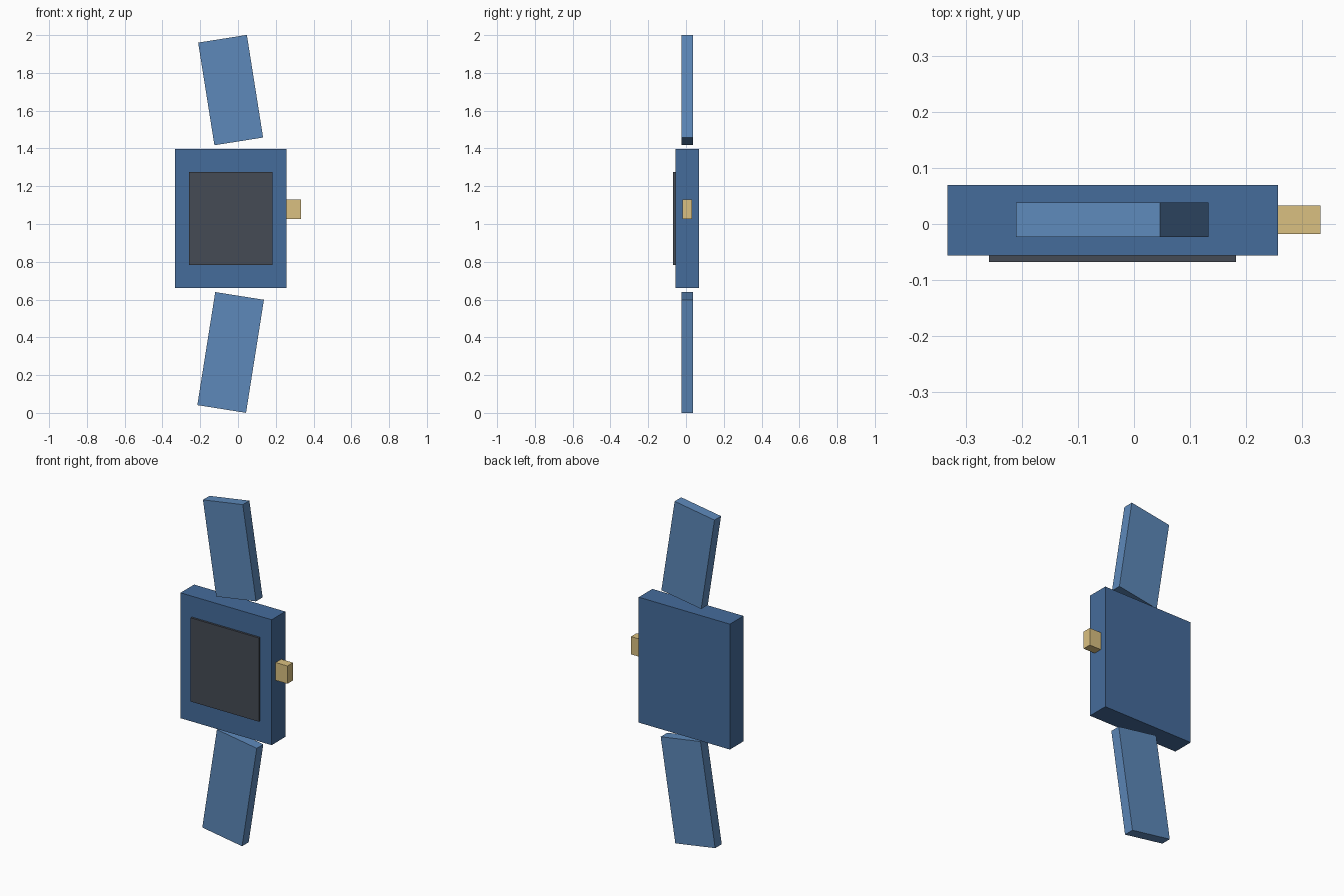
import bpy
from math import radians

if "Cube" in bpy.data.objects:
    bpy.data.objects.remove(bpy.data.objects["Cube"])


def material(name, rgb):
    m = bpy.data.materials.new(name)
    m.diffuse_color = (*rgb, 1)
    m.use_nodes = True
    m.node_tree.nodes["Principled BSDF"].inputs["Base Color"].default_value = m.diffuse_color
    return m


def box(name, centre, size, mat, tilt=0):
    """Box from centre and size, tilted about the y axis in degrees."""
    bpy.ops.mesh.primitive_cube_add(size=1, location=centre)
    ob = bpy.context.object
    ob.name = name
    ob.scale = size
    bpy.ops.object.transform_apply(location=False, rotation=False, scale=True)
    ob.rotation_euler.y = radians(tilt)
    ob.data.materials.append(mat)
    return ob


case_blue = material("case_blue", (0.06, 0.15, 0.33))
strap_blue = material("strap_blue", (0.11, 0.25, 0.49))
dark = material("screen_dark", (0.06, 0.07, 0.09))
gold = material("crown_gold", (0.70, 0.53, 0.22))

# Watch body
box("case", (-0.038, 0.007, 1.029), (0.59, 0.126, 0.734), case_blue)

# Thin screen on the front face
box("screen", (-0.038, -0.062, 1.029), (0.441, 0.012, 0.49), dark)

# Side crown
box("crown", (0.295, 0.0075, 1.079), (0.076, 0.051, 0.104), gold)

# Straps, leaning back towards -x at both ends
for name, z, length, tilt in (("upper_strap", 1.709, 0.55, -9),
                              ("lower_strap", 0.32, 0.606, 9)):
    box(name, (-0.039, 0.0075, z), (0.261, 0.061, length), strap_blue, tilt)
